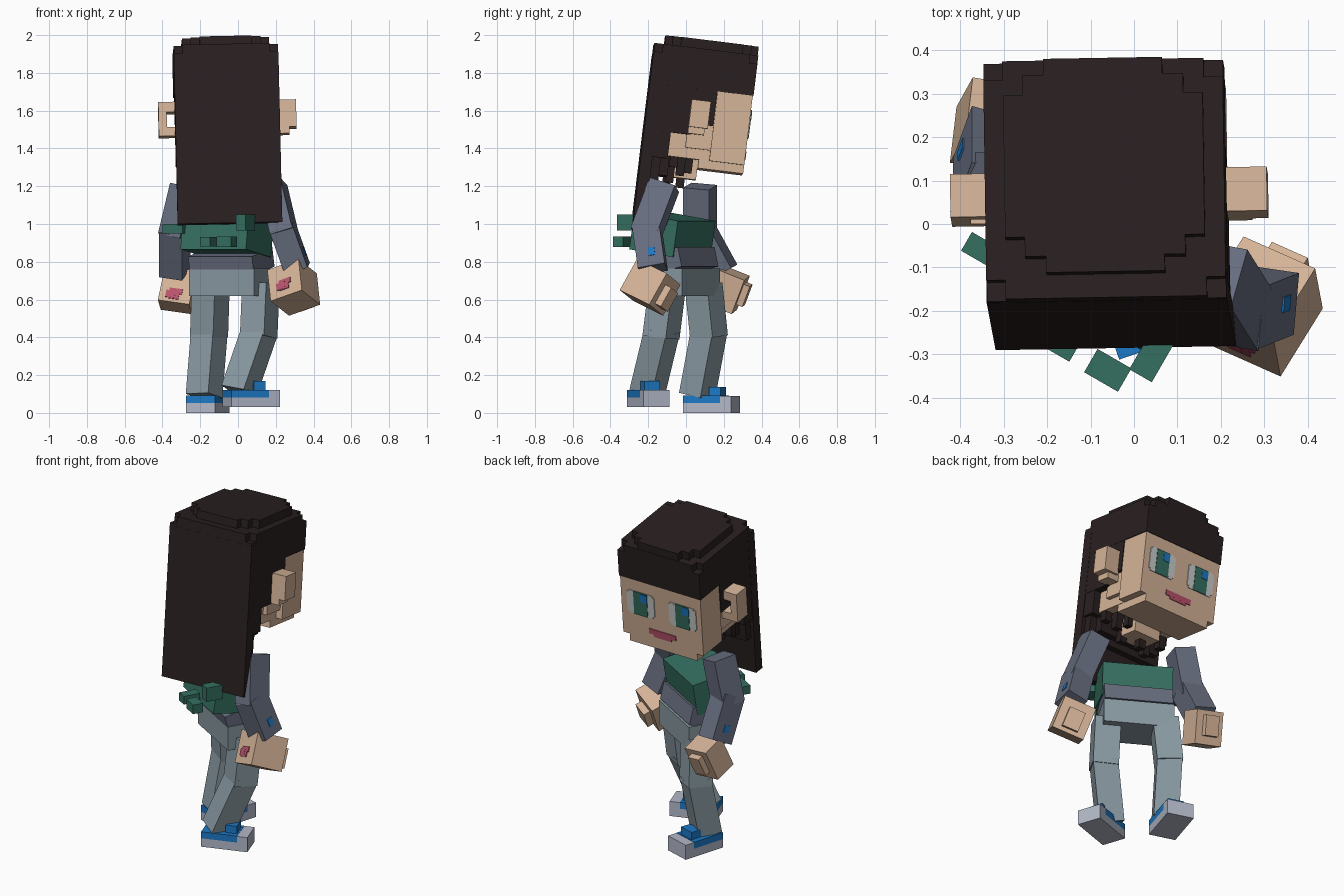
import bpy, bmesh
from math import radians
from mathutils import Matrix, Vector

if "Cube" in bpy.data.objects:
    bpy.data.objects.remove(bpy.data.objects["Cube"])


def material(name, rgb):
    m = bpy.data.materials.new(name)
    m.diffuse_color = (*rgb, 1)
    m.use_nodes = True
    m.node_tree.nodes["Principled BSDF"].inputs["Base Color"].default_value = m.diffuse_color
    return m


HAIR = material("dark brown hair", (0.023, 0.0145, 0.0145))
SKIN = material("skin", (0.66, 0.45, 0.31))
GREEN = material("green cloth", (0.036, 0.16, 0.118))
DENIM = material("pale denim", (0.25, 0.32, 0.36))
SLEEVE = material("blue grey cloth", (0.135, 0.154, 0.21))
BLUE = material("bright blue", (0.012, 0.19, 0.56))
SOLE = material("pale sole", (0.45, 0.48, 0.58))
PINK = material("pink", (0.48, 0.085, 0.15))
WHITE = material("eye white", (0.60, 0.62, 0.61))


def rot(deg, axis):
    return Matrix.Rotation(radians(deg), 4, axis)


def boxes(name, mat, frame, spans):
    """One object of boxes, each given as (x0, x1, y0, y1, z0, z1) in the frame."""
    bm = bmesh.new()
    for x0, x1, y0, y1, z0, z1 in spans:
        m = (frame @ Matrix.Translation(((x0 + x1) / 2, (y0 + y1) / 2, (z0 + z1) / 2))
             @ Matrix.Diagonal((x1 - x0, y1 - y0, z1 - z0, 1)))
        bmesh.ops.create_cube(bm, size=1, matrix=m)
    me = bpy.data.meshes.new(name)
    bm.to_mesh(me)
    bm.free()
    me.materials.append(mat)
    ob = bpy.data.objects.new(name, me)
    bpy.context.collection.objects.link(ob)
    return ob


def prism(name, mat, frame, outline, z0, z1):
    """Straight extrusion of a flat outline."""
    bm = bmesh.new()
    low = [bm.verts.new(frame @ Vector((x, y, z0))) for x, y in outline]
    face = bm.faces.new(low)
    ext = bmesh.ops.extrude_face_region(bm, geom=[face], use_keep_orig=True)
    up = frame.to_3x3() @ Vector((0, 0, z1 - z0))
    bmesh.ops.translate(bm, vec=up, verts=[v for v in ext["geom"] if isinstance(v, bmesh.types.BMVert)])
    bmesh.ops.recalc_face_normals(bm, faces=bm.faces)
    me = bpy.data.meshes.new(name)
    bm.to_mesh(me)
    bm.free()
    me.materials.append(mat)
    bpy.context.collection.objects.link(bpy.data.objects.new(name, me))


def limb_frame(p, q, yaw):
    """Frame at p whose z axis runs to q."""
    p, q = Vector(p), Vector(q)
    z = (q - p).normalized()
    x = rot(yaw, 'Z').to_3x3() @ Vector((1, 0, 0))
    x = (x - z * x.dot(z)).normalized()
    y = z.cross(x)
    m = Matrix((x, y, z)).transposed().to_4x4()
    return Matrix.Translation(p) @ m, (q - p).length


def limb(name, mat, p, q, w, d, yaw, over=0.02):
    f, n = limb_frame(p, q, yaw)
    boxes(name, mat, f, [(-w / 2, w / 2, -d / 2, d / 2, -over, n + over)])
    return f, n


# Head: origin in the middle of the lower crown layer, face towards +y
H = Matrix.Translation((-0.068, 0.105, 1.92)) @ rot(1, 'Z') @ rot(-1.2, 'Y') @ rot(-7, 'X')
boxes("face", SKIN, H, [(-.271, .271, .085, .272, -.585, -.1),
                        (-.228, .228, .03, .272, -.63, -.585)])
# Recessed cheeks step back behind the jaw
boxes("cheeks", SKIN, H, [(-.23, .23, -.14, .09, -.585, -.39),
                          (-.255, .255, -.05, .09, -.53, -.39)])
boxes("neck", SKIN, H, [(-.09, .09, -.13, .03, -.69, -.58)])

# Hair cap with notched corners, then the stepped crown slab
s, c = .276, .232
notched = [(-s, -c), (-c, -c), (-c, -s), (c, -s), (c, -c), (s, -c),
           (s, c), (c, c), (c, s), (-c, s), (-c, c), (-s, c)]
prism("hair_crown", HAIR, H, notched, -.046, 0)
quarter = [(.23, .165), (.185, .165), (.185, .21), (.137, .21), (.137, .248)]
stepped = (quarter + [(-x, y) for x, y in reversed(quarter)]
           + [(-x, -y) for x, y in quarter] + [(x, -y) for x, y in reversed(quarter)])
prism("hair_top", HAIR, H, [(x, y + .026) for x, y in stepped], -.01, .049)
boxes("hair_cap", HAIR, H, [(-s, s, -s, s, -.215, -.045)])
boxes("hair_sides", HAIR, H, [(-.2755, .2755, -.275, -.03, -.46, -.2),
                              (-.2745, .2745, -.035, .084, -.40, -.2),
                              (-.2735, .2735, -.275, -.135, -.60, -.45)])
boxes("hair_curtain", HAIR, H, [(-.277, .277, -.277, -.215, -.955, -.06),
                                (-.255, .255, -.22, -.17, -.73, -.5),
                                (-.21, .21, -.18, -.125, -.69, -.5)])
# Ragged strands under the back of the head
boxes("hair_strands", HAIR, H,
      [(x - .022, x + .022, y - .022, y + .022, z, -.57)
       for x, y, z in [(-.2, -.1, -.66), (-.11, -.12, -.73), (-.02, -.05, -.74), (.07, -.11, -.72),
                       (.15, -.06, -.68), (.2, -.1, -.64), (.1, -.02, -.66), (-.1, -.03, -.67)]])

# Ears: the left is an open ring, the right is solid with a stepped lobe
boxes("left_ear", SKIN, H, [(-.362, -.318, -.05, .05, -.457, -.275),
                            (-.32, -.27, -.05, .05, -.33, -.275),
                            (-.32, -.25, -.05, .05, -.457, -.41)])
boxes("right_ear", SKIN, H, [(.27, .368, -.047, .055, -.42, -.275),
                             (.25, .33, -.047, .04, -.455, -.41)])

# Face details as thin plates
F = .2715
for side, e in (("right", .138), ("left", -.145)):
    boxes(side + "_eye_white", WHITE, H, [(e - .092, e + .092, F, F + .005, -.425, -.30),
                                          (e - .08, e + .08, F, F + .0045, -.438, -.29)])
    boxes(side + "_iris", GREEN, H, [(e - .046, e + .046, F, F + .0075, -.438, -.29)])
    boxes(side + "_eye_glint", BLUE, H, [(e - .046, e - .003, F, F + .0099, -.347, -.297)])
boxes("mouth", PINK, H, [(-.09, .09, F, F + .006, -.54, -.508), (-.06, .06, F, F + .0055, -.555, -.53)])

# Torso, leaning towards the chest
T = Matrix.Translation((-.065, -.085, .845)) @ rot(-30, 'Z') @ rot(-9, 'X')
boxes("shirt", GREEN, T, [(-.20, .20, -.135, .135, 0, .195)])
# Shirt tabs standing off the back and left side
tabs = {"small": ((-.165, -.285, .905), (-.03, .03, -.02, .08, -.025, .025)),
        "wide": ((-.065, -.345, .905), (-.045, .045, -.022, .04, -.028, .028)),
        "tall": ((.035, -.315, 1.01), (-.03, .03, -.04, .06, -.045, .04)),
        "left": ((-.36, -.055, .975), (-.03, .09, -.025, .025, -.025, .025))}
for tab, (pos, span) in tabs.items():
    boxes(tab + "_shirt_tab", GREEN, Matrix.Translation(pos) @ rot(-30, 'Z'), [span])

P = Matrix.Translation((-.03, -.02, 0)) @ rot(-30, 'Z')
boxes("waistband", SLEEVE, P @ Matrix.Translation((0, 0, .75)) @ rot(13, 'X'),
      [(-.195, .195, -.11, .112, 0, .105)])
boxes("hips", DENIM, P, [(-.20, .20, -.115, .115, .62, .765)])

# Legs: hip, knee, ankle, leg yaw, shoe position and yaw
legs = {"left": ((-.145, .095, .66), (-.153, .12, .42), (-.178, .062, .11), -34,
                 (-.16, .135, 0), -17, .265, .16),
        "right": ((.12, -.10, .66), (.11, -.13, .42), (.01, -.2, .13), -30,
                  (.07, -.20, .03), -71, .27, .145)}
for side, (hip, knee, ankle, yaw, foot, toe, length, width) in legs.items():
    limb(side + "_thigh", DENIM, knee, hip, .147, .143, yaw)
    limb(side + "_shin", DENIM, ankle, knee, .142, .138, yaw)
    S = Matrix.Translation(foot) @ rot(toe, 'Z')
    a, b = width / 2, length / 2
    boxes(side + "_sole", SOLE, S, [(-a, a, -b, b, 0, .052), (-a, a, b - .06, b, .052, .09)])
    boxes(side + "_shoe", BLUE, S, [(-a, a, -b, b - .06, .052, .092),
                                    (-a * .6, a * .6, .0, .065, .09, .138)])

# Arms: shoulder, elbow, wrist, upper yaw, forearm yaw, outward side, mark offset
arms = {"left": ((-.285, .075, 1.17), (-.335, .075, .96), (-.335, .185, .76), -20, -20, -1, 0),
        "right": ((.19, -.125, 1.18), (.24, -.205, .97), (.308, -.178, .78), -16, -5, 1, .015)}
for side, (sh, el, wr, yaw, fore, out, m) in arms.items():
    limb(side + "_upper_arm", SLEEVE, el, sh, .125, .145, yaw, .03)
    f, n = limb(side + "_forearm", SLEEVE, wr, el, .127, .145, fore)
    ends = sorted((out * .06, out * .068))
    boxes(side + "_cuff_mark", BLUE, f, [(*ends, m - .022, m + .014, .035, .08)])

# Hands with a finger block and a painted mark on the back
hands = {"left": ((-.315, .225, .65), (-10, 22, 8), .17, .14, .195, .035, -.05, .25),
         "right": ((.295, -.19, .665), (-24, 24, -18), .19, .20, .19, .04, -.025, 0)}
for side, (pos, (yaw, pitch, roll), w, d, h, grip, m, lift) in hands.items():
    G = Matrix.Translation(pos) @ rot(yaw, 'Z') @ rot(roll, 'Y') @ rot(-pitch, 'X')
    a, b, t = w / 2, d / 2, h / 2
    boxes(side + "_hand", SKIN, G, [(-a, a, -b, b, -t, t),
                                    (-a * .5, a * .5, b - .01, b + grip, t * (lift - .75), t * (lift + .45))])
    boxes(side + "_hand_mark", PINK, G, [(-.035, .022, -b - .005, -b + .002, m - .03, m + .03),
                                         (-.05, .0, -b - .006, -b + .002, m - .025, m + .015),
                                         (.01, .036, -b - .006, -b + .002, m, m + .03)])
